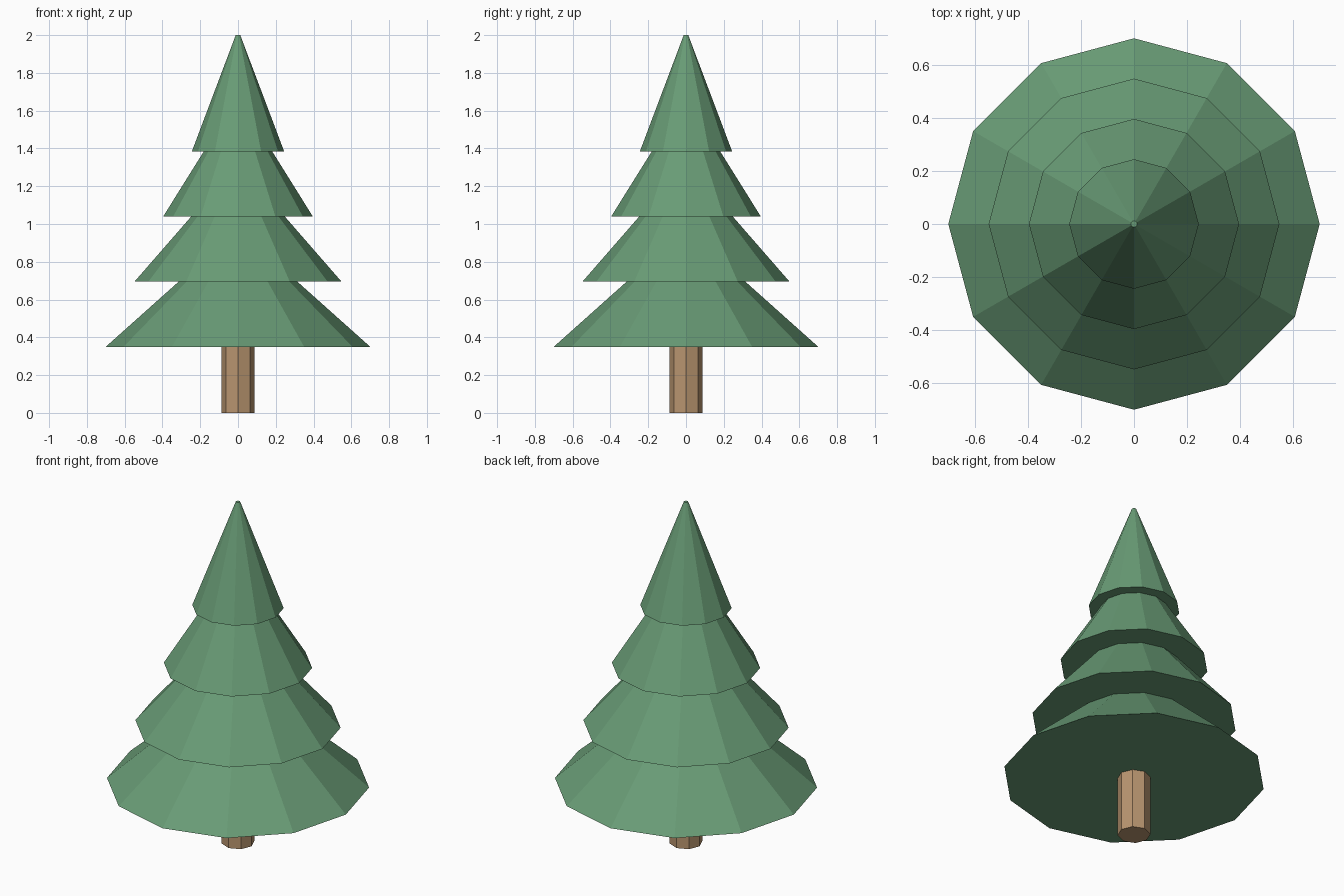
import bpy

cube = bpy.data.objects.get("Cube")
if cube:
    bpy.data.objects.remove(cube, do_unlink=True)


def make_material(name, rgb):
    mat = bpy.data.materials.new(name)
    mat.use_nodes = True
    color = (*rgb, 1.0)
    mat.diffuse_color = color
    mat.node_tree.nodes["Principled BSDF"].inputs["Base Color"].default_value = color
    return mat


def add_frustum(name, sides, r_bottom, r_top, z, height, mat):
    bpy.ops.mesh.primitive_cone_add(
        vertices=sides, radius1=r_bottom, radius2=r_top, depth=height,
        location=(0, 0, z + height / 2))
    obj = bpy.context.object
    obj.name = name
    obj.data.materials.append(mat)
    return obj


green = make_material("needle green", (0.14, 0.33, 0.18))
brown = make_material("bark brown", (0.48, 0.30, 0.16))

# Octagonal trunk, sunk slightly into the lowest tier
add_frustum("trunk", 8, 0.088, 0.088, 0, 0.38, brown)

# Four overlapping twelve-sided tiers, equal in height and shrinking upward
TIER_HEIGHT = 0.615
TIER_STEP = 0.345
for i in range(4):
    add_frustum(f"foliage_tier_{i + 1}", 12, 0.70 - 0.152 * i, 0.012,
                0.35 + TIER_STEP * i, TIER_HEIGHT, green)
